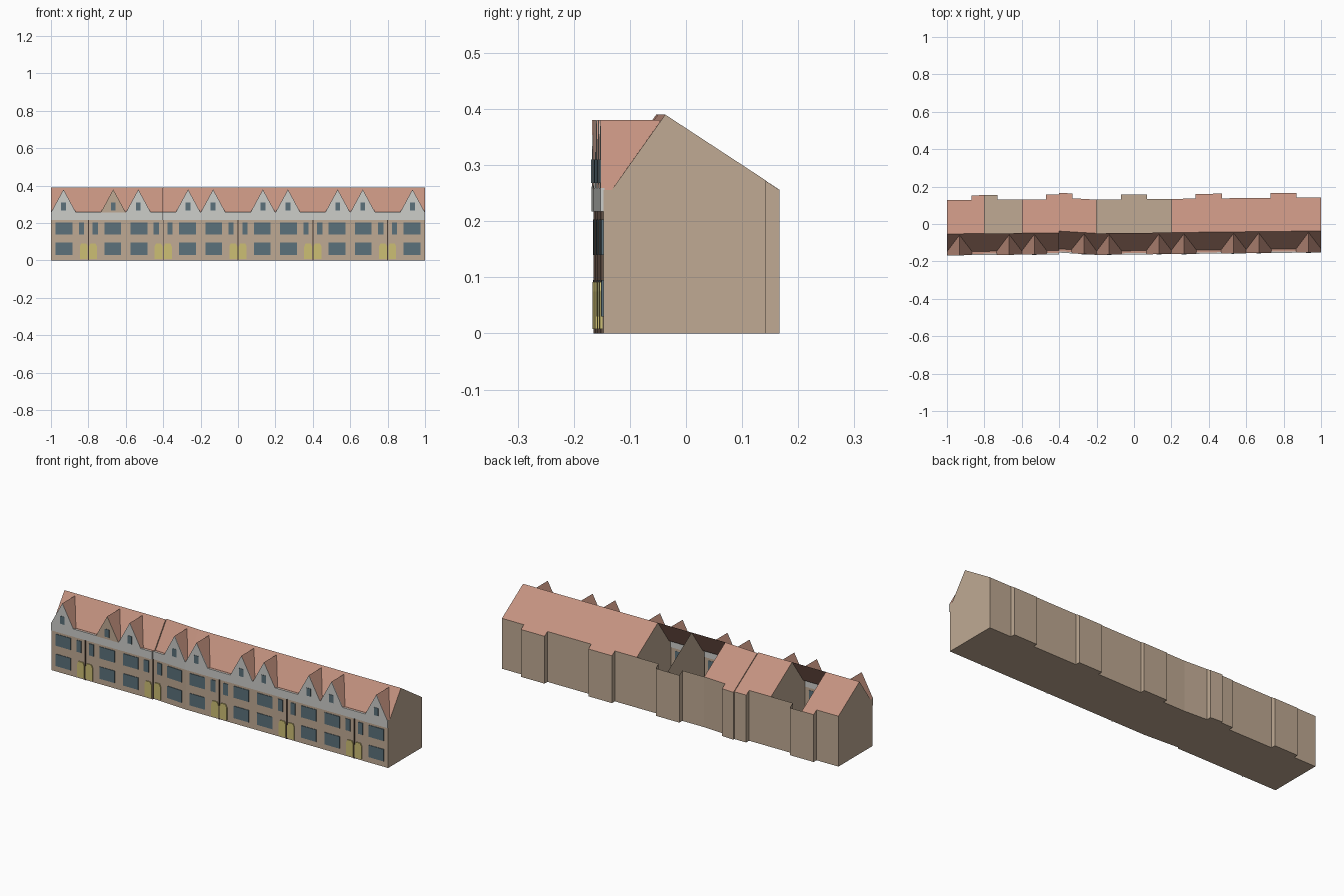
import bpy, bmesh

cube = bpy.data.objects.get("Cube")
if cube:
    bpy.data.objects.remove(cube)


def material(name, rgb):
    m = bpy.data.materials.new(name)
    m.use_nodes = True
    linear = [(c / 255) ** 2.2 for c in rgb] + [1]
    m.diffuse_color = linear
    m.node_tree.nodes["Principled BSDF"].inputs["Base Color"].default_value = linear
    return m


TAN = material("tan_brick", (190, 168, 146))
ROOF = material("clay_tile", (195, 145, 127))
WHITE = material("pale_grey_paint", (203, 204, 200))
GLASS = material("slate_blue_glass", (92, 113, 122))
DOOR = material("mustard_paint", (203, 189, 115))
PIPE = material("dark_pipe", (78, 64, 56))

# Cross-section, as depth behind the ridge line and height
FRONT, EAVE, BACK, WING_BACK = -0.11, -0.095, 0.18, 0.205
EAVE_Z, RIDGE_Z, SLOPE = 0.256, 0.39, 0.655
FRONT_PROFILE = [(FRONT, 0), (FRONT, EAVE_Z), (EAVE, EAVE_Z), (0, RIDGE_Z)]
BACK_TOP, BACK_BASE = (BACK, RIDGE_Z - BACK * SLOPE), (BACK, 0)
WING_TOP, WING_BASE = (WING_BACK, RIDGE_Z - WING_BACK * SLOPE), (WING_BACK, 0)
MAIN = FRONT_PROFILE + [BACK_TOP, BACK_BASE]
WING = FRONT_PROFILE + [BACK_TOP, WING_TOP, WING_BASE, BACK_BASE]
WIDTH, WING_WIDTH = 0.2, 0.07
OPEN_ROOFS = (1, 4, 5)      # houses without a rear roof slope
TAN_GABLES = (1,)


def ridge_y(house, x):
    """The row bends slightly and steps once."""
    if house < 3:
        return -0.053 + 0.01 * (x + 1)
    if house == 3:
        return -0.038 - 0.06 * (x + 0.4)
    return -0.05 + 0.0108 * (x + 0.2)


class House:
    """Places points by distance from the shared door wall, depth and height."""

    def __init__(self, index):
        self.index = index
        self.centre = -0.8 + 0.4 * (index // 2)
        self.side = 1 if index % 2 else -1

    def point(self, u, d, z):
        x = self.centre + self.side * u
        return (x, ridge_y(self.index, x) + d, z)

    def mesh(self, name, faces, mats, rule=None):
        bm = bmesh.new()
        for f in faces:
            bm.faces.new([bm.verts.new(self.point(*p)) for p in f])
        bmesh.ops.remove_doubles(bm, verts=bm.verts, dist=1e-5)
        bmesh.ops.recalc_face_normals(bm, faces=bm.faces)
        bm.normal_update()
        if rule:
            for f in bm.faces:
                f.material_index = rule(f)
        me = bpy.data.meshes.new(name)
        bm.to_mesh(me)
        bm.free()
        for m in mats:
            me.materials.append(m)
        ob = bpy.data.objects.new(f"{name}_{self.index + 1}", me)
        bpy.context.collection.objects.link(ob)

    def plate(self, outlines, name, mat, d0, d1):
        """Thin slabs with the given outlines, on the front."""
        faces = []
        for o in outlines:
            faces += [[(u, d, z) for u, z in o] for d in (d0, d1)]
            for (a, b), (c, e) in zip(o, o[1:] + o[:1]):
                faces.append([(a, d0, b), (c, d0, e), (c, d1, e), (a, d1, b)])
        self.mesh(name, faces, [mat])


def rect(u, half, z0, z1):
    return [(u - half, z0), (u + half, z0), (u + half, z1), (u - half, z1)]


def is_roof(f):
    c = f.calc_center_median()
    return int(c.z > 0.25 and abs(f.normal.z) > 0.3)


def shell(h):
    faces = []
    for profile, u0, u1 in ((WING, 0, WING_WIDTH), (MAIN, WING_WIDTH, WIDTH)):
        for p, q in zip(profile, profile[1:] + profile[:1]):
            rear_slope = p[0] >= 0 and p[1] > 0 and q[1] > 0
            if rear_slope and h.index in OPEN_ROOFS:
                continue
            faces.append([(u0, *p), (u1, *p), (u1, *q), (u0, *q)])
    faces.append([(0, *p) for p in WING])
    faces.append([(WIDTH, *p) for p in MAIN])
    faces.append([(WING_WIDTH, *p) for p in (BACK_TOP, WING_TOP, WING_BASE, BACK_BASE)])
    h.mesh("house_shell", faces, [TAN, ROOF], is_roof)


def dormer(h, u=0.133, half=0.067, top=0.38):
    front = FRONT - 0.004
    rear = EAVE * (RIDGE_Z - top) / (RIDGE_Z - EAVE_Z)
    slopes = [[(u + s * half, front, EAVE_Z), (u, front, top),
               (u, rear, top), (u + s * half, EAVE, EAVE_Z)] for s in (-1, 1)]
    h.mesh("dormer_roof", slopes, [ROOF])
    gable = [(u - half, EAVE_Z), (u + half, EAVE_Z), (u, top)]
    mat = TAN if h.index in TAN_GABLES else WHITE
    h.plate([gable], "dormer_gable", mat, front - 0.001, front + 0.003)
    h.plate([rect(u, 0.013, 0.268, 0.31)], "dormer_window", GLASS,
            front - 0.003, front)


for i in range(10):
    h = House(i)
    shell(h)
    dormer(h)
    # Cornice under the eaves
    h.plate([rect(WIDTH / 2, WIDTH / 2, 0.217, 0.259)], "cornice", WHITE,
            FRONT - 0.005, FRONT + 0.002)
    # Wide windows on both floors and a narrow one above the door
    h.plate([rect(0.13, 0.045, 0.03, 0.095), rect(0.13, 0.045, 0.14, 0.203),
             rect(0.037, 0.014, 0.14, 0.203)], "windows", GLASS,
            FRONT - 0.003, FRONT + 0.001)
    # Door with clipped upper corners
    h.plate([[(0.004, 0.008), (0.046, 0.008), (0.046, 0.075), (0.038, 0.092),
              (0.012, 0.092), (0.004, 0.075)]], "front_door", DOOR,
            FRONT - 0.005, FRONT + 0.001)
    # Drainpipe on the shared wall
    if i % 2:
        h.plate([rect(0, 0.003, 0, 0.217)], "drainpipe", PIPE,
                FRONT - 0.004, FRONT + 0.001)
